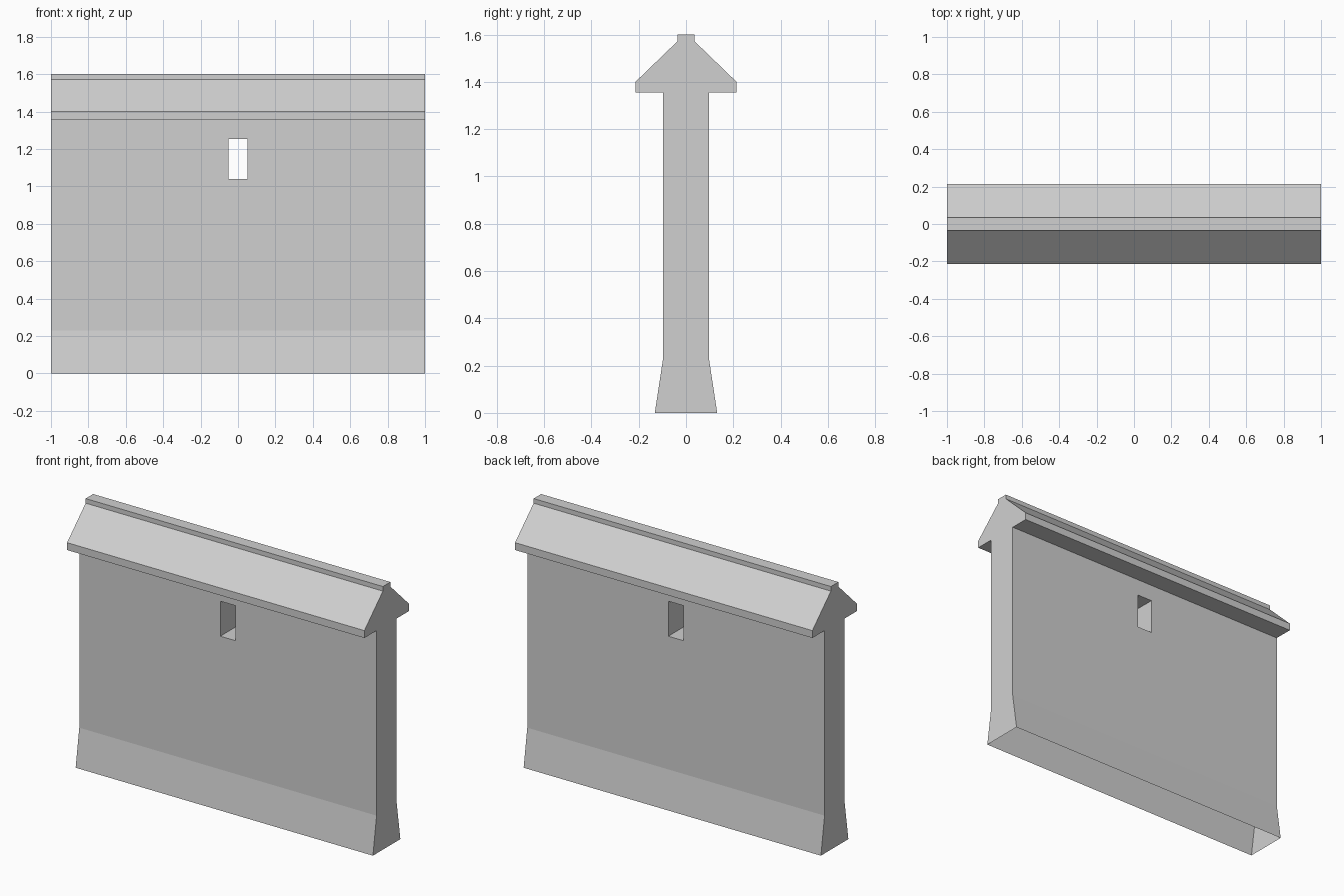
import bpy
import bmesh

if "Cube" in bpy.data.objects:
    bpy.data.objects.remove(bpy.data.objects["Cube"], do_unlink=True)

# Plain grey stone
stone = bpy.data.materials.new("grey_stone")
stone.use_nodes = True
colour = (0.63, 0.63, 0.63, 1)
stone.diffuse_color = colour
stone.node_tree.nodes["Principled BSDF"].inputs["Base Color"].default_value = colour


def extrude_profile(name, half_profile, half_length):
    """Mirror a (y, z) half profile across y = 0 and sweep it along x."""
    outline = half_profile + [(-y, z) for y, z in reversed(half_profile)]
    bm = bmesh.new()
    end = bm.faces.new([bm.verts.new((-half_length, y, z)) for y, z in outline])
    swept = bmesh.ops.extrude_face_region(bm, geom=[end], use_keep_orig=True)
    verts = [g for g in swept["geom"] if isinstance(g, bmesh.types.BMVert)]
    bmesh.ops.translate(bm, verts=verts, vec=(2 * half_length, 0, 0))
    bmesh.ops.recalc_face_normals(bm, faces=bm.faces)
    mesh = bpy.data.meshes.new(name)
    bm.to_mesh(mesh)
    bm.free()
    obj = bpy.data.objects.new(name, mesh)
    bpy.context.collection.objects.link(obj)
    return obj


# Wall with flared foot, overhanging pitched coping and ridge cap
wall = extrude_profile("wall_with_coping", [
    (0.132, 0), (0.097, 0.23), (0.097, 1.355), (0.214, 1.355),
    (0.214, 1.40), (0.036, 1.572), (0.036, 1.60)], 1.0)
wall.data.materials.append(stone)

# Loophole cut through the wall
cutter = extrude_profile("loophole_cutter", [(0.3, 1.04), (0.3, 1.253)], 0.051)
cutter.hide_render = True
cut = wall.modifiers.new("loophole", "BOOLEAN")
cut.operation = "DIFFERENCE"
cut.solver = "EXACT"
cut.object = cutter

# Bake the cut and leave the underside open
bm = bmesh.new()
bm.from_object(wall, bpy.context.evaluated_depsgraph_get())
underside = [f for f in bm.faces if all(v.co.z < 0.001 for v in f.verts)]
bmesh.ops.delete(bm, geom=underside, context="FACES_ONLY")
wall.modifiers.clear()
bm.to_mesh(wall.data)
bm.free()
bpy.data.objects.remove(cutter, do_unlink=True)
